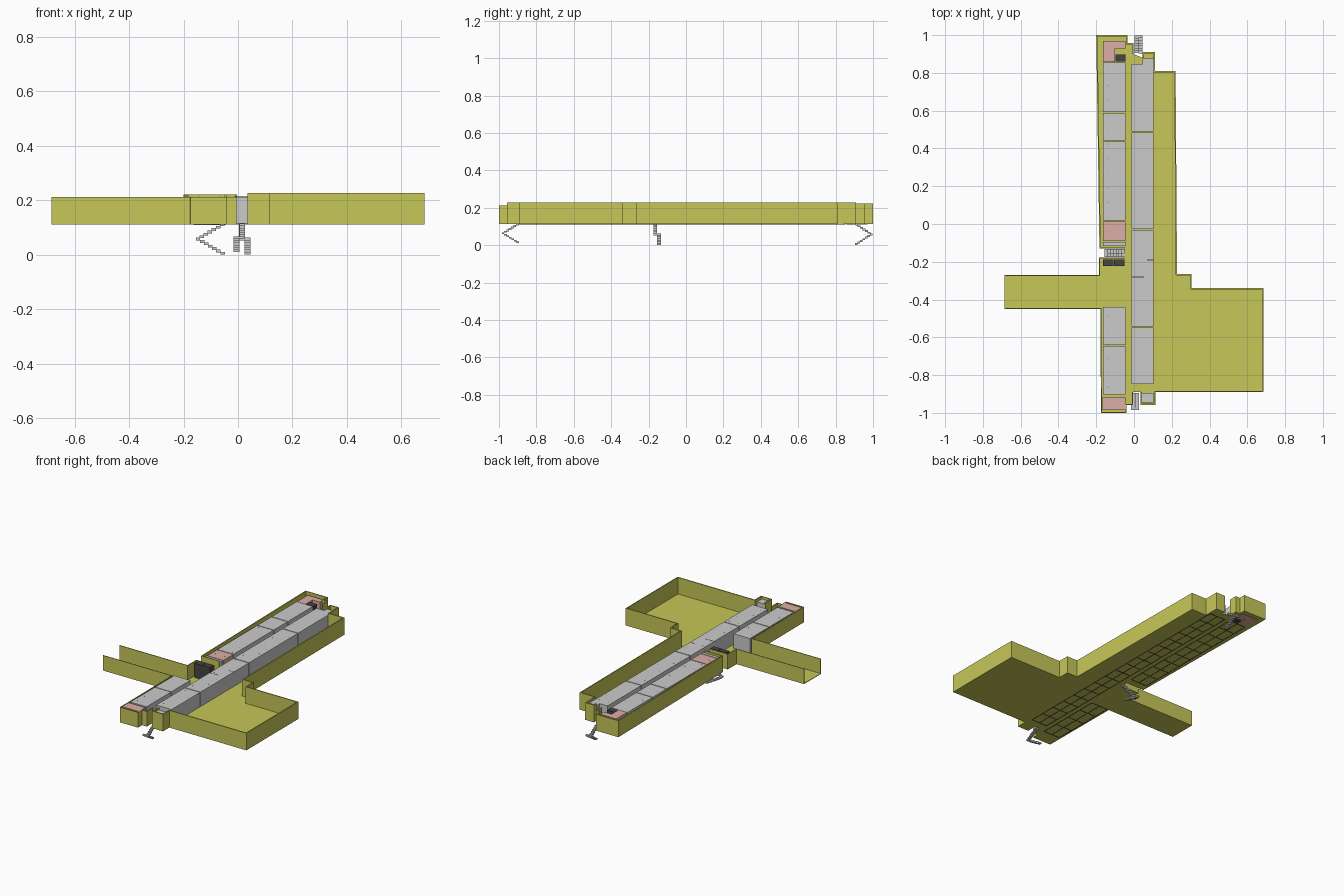
import bpy, bmesh
from mathutils import Vector

if "Cube" in bpy.data.objects:
    bpy.data.objects.remove(bpy.data.objects["Cube"])


def material(name, col):
    m = bpy.data.materials.new(name)
    m.diffuse_color = (*col, 1)
    m.use_nodes = True
    m.node_tree.nodes["Principled BSDF"].inputs["Base Color"].default_value = m.diffuse_color
    return m


YELLOW = material("yellow", (0.57, 0.57, 0.10))
PINK = material("pink", (0.72, 0.42, 0.38))
DARK = material("dark", (0.06, 0.06, 0.06))
FLOOR, TOP = 0.116, 0.213


def finish(name, bm, mat=None):
    bmesh.ops.recalc_face_normals(bm, faces=bm.faces)
    me = bpy.data.meshes.new(name)
    bm.to_mesh(me)
    bm.free()
    ob = bpy.data.objects.new(name, me)
    bpy.context.collection.objects.link(ob)
    if mat:
        me.materials.append(mat)
    return ob


def prism(bm, pts, z0, z1):
    # extrude a flat polygon upwards
    f = bm.faces.new([bm.verts.new((x, y, z0)) for x, y in pts])
    r = bmesh.ops.extrude_face_region(bm, geom=[f])
    for v in r["geom"]:
        if isinstance(v, bmesh.types.BMVert):
            v.co.z = z1


def add_box(bm, x0, x1, y0, y1, z0, z1):
    prism(bm, [(x0, y0), (x1, y0), (x1, y1), (x0, y1)], z0, z1)


def wall(name, path, top, t=0.007):
    # wall of even thickness, inside lies to the right of the path
    pts = [Vector(p) for p in path]
    inner = []
    for i, p in enumerate(pts):
        dirs = []
        if i > 0:
            dirs.append((p - pts[i - 1]).normalized())
        if i < len(pts) - 1:
            dirs.append((pts[i + 1] - p).normalized())
        ns = [Vector((d.y, -d.x)) for d in dirs]
        m = sum(ns, Vector((0, 0))).normalized()
        inner.append(p + m * t / m.dot(ns[0]))
    bm = bmesh.new()
    prism(bm, pts + inner[::-1], 0.112, top)
    finish(name, bm, YELLOW)


# Outer walls, four runs between the stair openings
north_west = [(-0.05, -0.13), (-0.183, -0.13), (-0.2, 1.0), (-0.035, 1.0),
              (-0.035, 0.957), (-0.003, 0.957), (-0.003, 0.9)]
east = [(0.045, 0.88), (0.045, 0.91), (0.11, 0.91), (0.11, 0.81), (0.22, 0.81),
        (0.228, -0.265), (0.305, -0.265), (0.305, -0.34), (0.685, -0.34),
        (0.685, -0.89), (0.115, -0.89), (0.115, -0.957), (0.035, -0.957),
        (0.035, -0.89)]
south_west = [(-0.005, -0.89), (-0.005, -0.957), (-0.04, -0.957), (-0.04, -1.0),
              (-0.175, -1.0), (-0.178, -0.45), (-0.685, -0.45)]
arm_north = [(-0.685, -0.27), (-0.185, -0.27), (-0.185, -0.177), (-0.05, -0.177)]
wall("north_west_wall", north_west, 0.222)
wall("east_wall", east, 0.227)
wall("south_west_wall", south_west, TOP, 0.005)
wall("arm_north_wall", arm_north, TOP, 0.005)

# Floor slab follows the walls
bm = bmesh.new()
prism(bm, north_west + east + south_west + arm_north, 0.112, FLOOR)
finish("floor", bm, YELLOW)


def block_row(name, x0, x1, cuts, mat=None, gap=0.005):
    # row of room blocks separated by narrow seams
    bm = bmesh.new()
    for a, b in zip(cuts, cuts[1:]):
        add_box(bm, x0, x1, a + gap / 2, b - gap / 2, FLOOR, TOP)
    finish(name, bm, mat)


block_row("west_rooms", -0.165, -0.045, [0.015, 0.44, 0.59, 0.857])
block_row("west_end_room", -0.165, -0.045, [-0.118, -0.093])
block_row("south_west_rooms", -0.165, -0.045, [-0.905, -0.643, -0.437])
block_row("middle_rooms", -0.012, 0.102, [-0.85, -0.545, -0.03, 0.488, 0.85])
block_row("middle_end_room", 0.045, 0.102, [0.845, 0.879])
block_row("south_store", 0.042, 0.102, [-0.948, -0.893])
block_row("west_pink_room", -0.165, -0.045, [-0.093, 0.015], PINK)
block_row("south_pink_room", -0.168, -0.045, [-0.987, -0.913], PINK)
bm = bmesh.new()
prism(bm, [(-0.163, 0.857), (-0.1, 0.857), (-0.1, 0.93), (-0.045, 0.93),
           (-0.045, 0.97), (-0.163, 0.97)], 0.109, TOP)
finish("north_pink_room", bm, PINK)

# Dark lift shafts
bm = bmesh.new()
for x in (-0.165, -0.106):
    add_box(bm, x, x + 0.056, -0.222, -0.188, FLOOR, TOP)
add_box(bm, -0.098, -0.045, 0.86, 0.897, 0.109, TOP)
finish("lift_shafts", bm, DARK)

# Roof marks: short seams and small vents
rows = [(-0.165, -0.045, -0.08, 0.85), (-0.165, -0.045, -0.9, -0.45),
        (-0.012, 0.102, -0.84, 0.84)]
bm = bmesh.new()
add_box(bm, -0.012, 0.053, -0.284, -0.279, TOP - 0.002, TOP + 0.0004)
add_box(bm, 0.068, 0.102, -0.192, -0.187, TOP - 0.002, TOP + 0.0004)
for x0, x1, y0, y1 in rows:
    n = round((y1 - y0) / 0.075)
    for i in range(n):
        y = y0 + (i + 0.5) * (y1 - y0) / n
        for k in (0.2, 0.8):
            x = x0 + k * (x1 - x0)
            add_box(bm, x - 0.001, x + 0.001, y - 0.002, y + 0.002, TOP - 0.001, TOP + 0.0005)
finish("roof_vents", bm, DARK)

# Room outlines on the underside
bm = bmesh.new()
for x0, x1, y0, y1 in rows:
    for x in (x0, (x0 + x1) / 2, x1):
        add_box(bm, x - 0.002, x + 0.002, y0, y1, 0.1105, 0.1125)
    n = round((y1 - y0) / 0.1)
    for i in range(n + 1):
        y = y0 + i * (y1 - y0) / n
        add_box(bm, x0, x1, y - 0.002, y + 0.002, 0.1105, 0.1125)
finish("underside_ribs", bm, DARK)


def stairs(name, start, run, side, n=6, w=0.021, z_end=0.0):
    # two flights: out along run, landing, then back one width to the side
    start, run, side = Vector(start), Vector(run), Vector(side)
    length, along = run.length, run.normalized()
    drop = (0.115 - z_end) / (2 * n + 1)
    tread = length / (n + 1)
    bm = bmesh.new()

    def step(s0, s1, w0, w1, z):
        c = [start + along * s + side * (k * w)
             for s, k in ((s0, w0), (s1, w0), (s1, w1), (s0, w1))]
        prism(bm, [tuple(p) for p in c], z - drop * 1.15, z)

    for i in range(n):
        step(i * tread, (i + 1.1) * tread, 0, 1, 0.115 - i * drop)
        step(length - (i + 2.1) * tread, length - (i + 1) * tread, 1, 2,
             0.115 - (n + 1 + i) * drop)
    step(length - tread, length, 0, 2, 0.115 - n * drop)
    finish(name, bm)


stairs("north_stairs", (0.003, 0.905), (0, 0.092), (1, 0), z_end=0.002)
stairs("south_stairs", (0.026, -0.895), (0, -0.09), (-1, 0), z_end=0.012)
stairs("west_stairs", (-0.05, -0.175), (-0.105, 0), (0, 1), z_end=0.0015)
